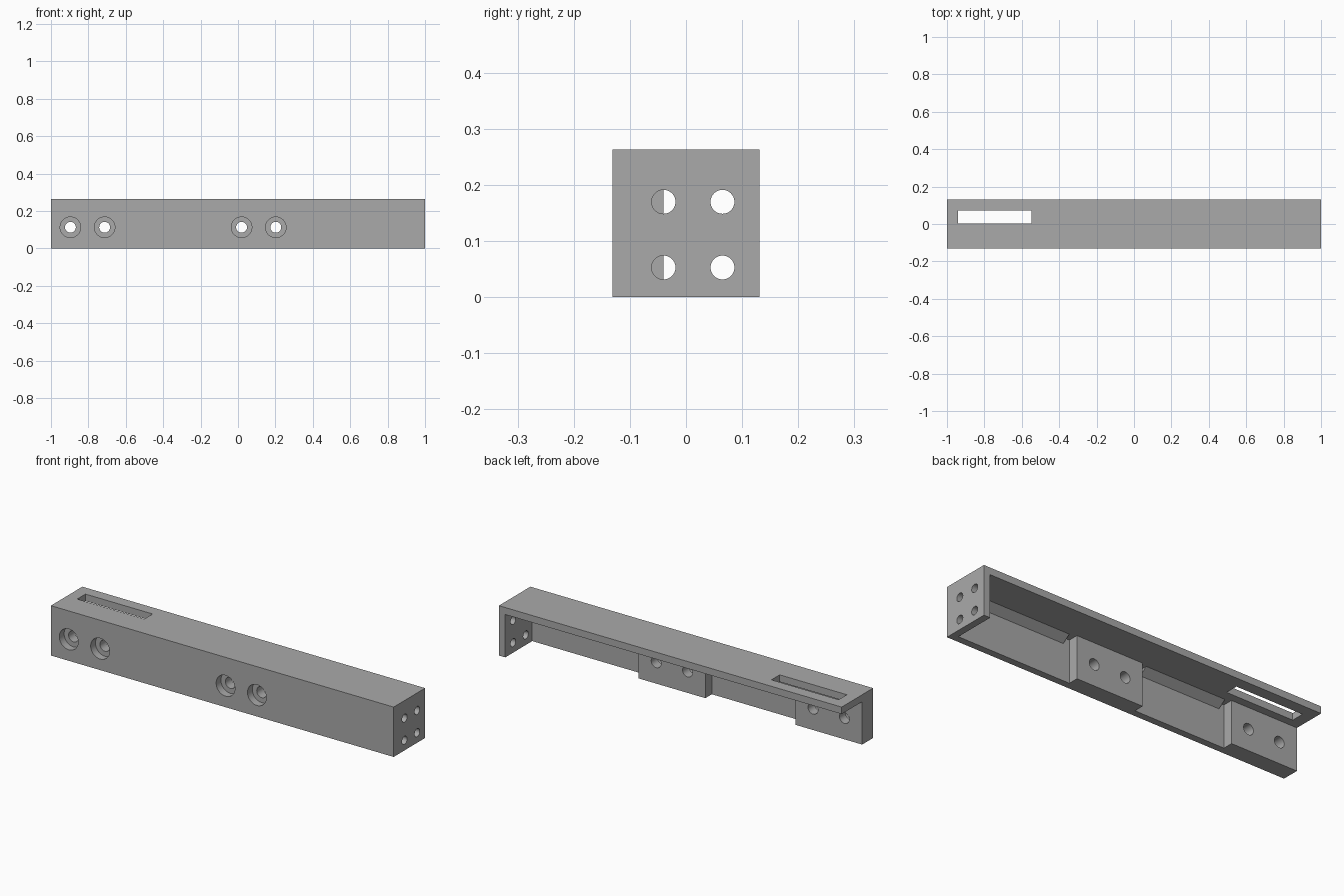
import bpy, bmesh, math
from mathutils import Matrix, Vector

cube = bpy.data.objects.get("Cube")
if cube:
    bpy.data.objects.remove(cube, do_unlink=True)

HALF, TOP = 0.131, 0.263       # half depth and height of the beam
WALL = 0.037                   # plate thickness
PAD_Y = -0.04                  # inner face of the screw pads
WALL_Y = -HALF + WALL          # inner face of the front wall
CEIL = TOP - WALL              # underside of the top plate

grey = bpy.data.materials.new("plain grey")
grey.use_nodes = True
colour = (0.4, 0.4, 0.4, 1)
grey.diffuse_color = colour
grey.node_tree.nodes["Principled BSDF"].inputs["Base Color"].default_value = colour


def finish(name, bm):
    bmesh.ops.recalc_face_normals(bm, faces=bm.faces)
    mesh = bpy.data.meshes.new(name)
    bm.to_mesh(mesh)
    bm.free()
    mesh.materials.append(grey)
    obj = bpy.data.objects.new(name, mesh)
    bpy.context.collection.objects.link(obj)
    return obj


def box(name, xs, ys, zs):
    bm = bmesh.new()
    bmesh.ops.create_cube(bm, size=1)
    for v in bm.verts:
        v.co = Vector([a + (b - a) * (c + 0.5) for (a, b), c in zip((xs, ys, zs), v.co)])
    return finish(name, bm)


def rod(name, centre, radius, length, axis):
    turn = Matrix.Rotation(math.pi / 2, 4, "Y" if axis == "X" else "X")
    bm = bmesh.new()
    bmesh.ops.create_cone(bm, cap_ends=True, segments=48, radius1=radius, radius2=radius,
                          depth=length, matrix=Matrix.Translation(centre) @ turn)
    return finish(name, bm)


def prism(name, outline, x0, x1):
    bm = bmesh.new()
    face = bm.faces.new([bm.verts.new((x0, y, z)) for y, z in outline])
    grown = bmesh.ops.extrude_face_region(bm, geom=[face])["geom"]
    bmesh.ops.translate(bm, vec=(x1 - x0, 0, 0),
                        verts=[g for g in grown if isinstance(g, bmesh.types.BMVert)])
    return finish(name, bm)


def combine(target, tool, operation):
    mod = target.modifiers.new("combine", "BOOLEAN")
    mod.operation, mod.solver, mod.object = operation, "EXACT", tool
    bpy.context.view_layer.objects.active = target
    bpy.ops.object.modifier_apply(modifier=mod.name)
    bpy.data.objects.remove(tool, do_unlink=True)


# Main beam, hollowed from the back, below and the open end
beam = box("bracket_beam", (-1, 1), (-HALF, HALF), (0, TOP))
combine(beam, box("cavity", (-1.2, 1 - WALL), (PAD_Y, 0.3), (-0.1, CEIL)), "DIFFERENCE")

# Deeper pockets that leave the two screw pads standing
for x0, x1 in ((0.305, 1 - WALL), (-0.612, -0.085)):
    combine(beam, box("pocket", (x0, x1), (WALL_Y, 0.02), (-0.1, CEIL)), "DIFFERENCE")

# Sloped stiffening ribs in the corner under the top plate
rib = [(WALL_Y, 0.195), (-0.052, CEIL), (-0.052, CEIL + 0.015),
       (WALL_Y - 0.015, CEIL + 0.015), (WALL_Y - 0.015, 0.195)]
for x0, x1 in ((0.34, 0.93), (-0.583, -0.116)):
    combine(beam, prism("rib", rib, x0, x1), "UNION")

# Counterbored screw holes through the pads
for x in (-0.896, -0.713, 0.019, 0.202):
    combine(beam, rod("screw_hole", (x, -0.1, 0.113), 0.029, 0.3, "Y"), "DIFFERENCE")
    combine(beam, rod("counterbore", (x, -HALF, 0.113), 0.055, 0.08, "Y"), "DIFFERENCE")

# Four holes through the end plate, stopping short of the pads
for y in (-0.04, 0.065):
    for z in (0.053, 0.17):
        combine(beam, rod("end_hole", (1, y, z), 0.0213, 0.2, "X"), "DIFFERENCE")

# Long slot in the top plate
combine(beam, box("slot", (-0.94, -0.548), (0.002, 0.071), (0.2, 0.3)), "DIFFERENCE")

# Smooth bores, crisp edges
bpy.ops.object.select_all(action="DESELECT")
beam.select_set(True)
bpy.context.view_layer.objects.active = beam
bpy.ops.object.shade_smooth_by_angle(angle=math.radians(30))
